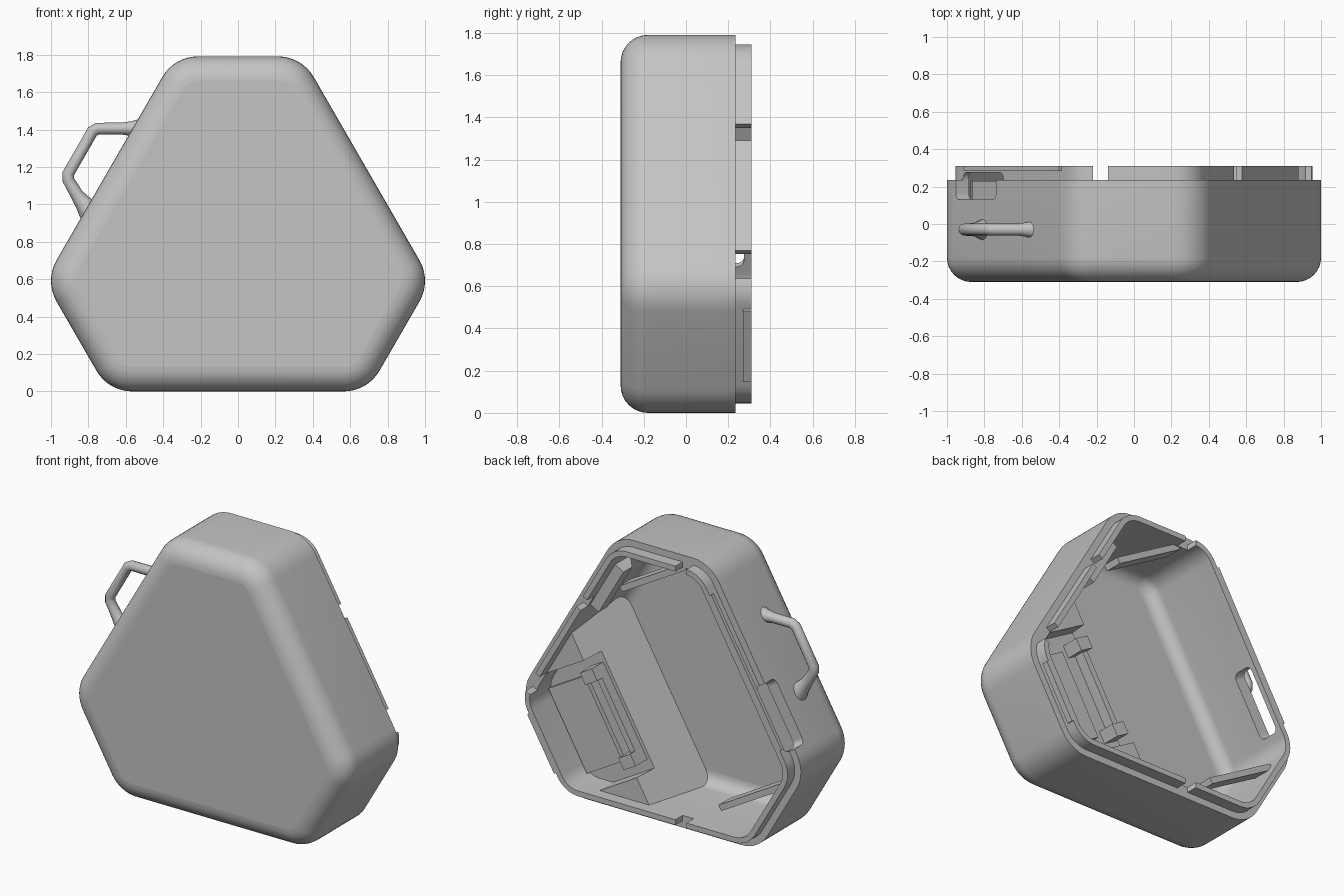
import bpy, bmesh
from math import sin, cos, radians, pi
from mathutils import Vector

old = bpy.data.objects.get("Cube")
if old:
    bpy.data.objects.remove(old)

LONG, SHORT, MID, RADIUS = 0.794, 0.997, 0.794, 0.22
RIM, BACK, FRONT, WALL = 0.235, 0.31, -0.31, 0.08

grey = bpy.data.materials.new("plain_grey")
grey.use_nodes = True
grey.diffuse_color = (0.55, 0.55, 0.55, 1)
bsdf = next(n for n in grey.node_tree.nodes if n.type == 'BSDF_PRINCIPLED')
bsdf.inputs["Base Color"].default_value = grey.diffuse_color


def reach(angle):
    """Distance from the middle to the wall facing this angle."""
    return LONG if angle % 120 == 30 else SHORT


def wall_axes(angle):
    """Outward and lengthwise directions of a wall."""
    a = radians(angle)
    return Vector((cos(a), 0, sin(a))), Vector((sin(a), 0, -cos(a)))


def finish(bm, name):
    bmesh.ops.recalc_face_normals(bm, faces=bm.faces)
    mesh = bpy.data.meshes.new(name)
    bm.to_mesh(mesh)
    bm.free()
    mesh.materials.append(grey)
    obj = bpy.data.objects.new(name, mesh)
    bpy.context.collection.objects.link(obj)
    return obj


def activate(obj):
    bpy.ops.object.select_all(action='DESELECT')
    obj.select_set(True)
    bpy.context.view_layer.objects.active = obj


def smooth(obj, angle=30):
    activate(obj)
    bpy.ops.object.shade_smooth_by_angle(angle=radians(angle))


def outline(inset, steps=8):
    """Rounded six-sided outline, pulled in by the inset."""
    r = RADIUS - inset
    pts = []
    for a in range(-30, 330, 60):
        b = a + 60
        da, db = reach(a) - RADIUS, reach(b) - RADIUS
        ca, sa, cb, sb = cos(radians(a)), sin(radians(a)), cos(radians(b)), sin(radians(b))
        det = ca * sb - sa * cb
        x, z = (da * sb - db * sa) / det, (ca * db - cb * da) / det
        for i in range(steps + 1):
            t = radians(a + 60 * i / steps)
            pts.append((x + r * cos(t), MID + z + r * sin(t)))
    return pts


def loft(name, profile, closed=False, clips=()):
    """Skin rings given as (y, inset); cap the ends unless closed; trim by planes."""
    bm = bmesh.new()
    rings = [[bm.verts.new((x, y, z)) for x, z in outline(i)] for y, i in profile]
    pairs = list(zip(rings, rings[1:]))
    if closed:
        pairs.append((rings[-1], rings[0]))
    for a, b in pairs:
        for k in range(len(a)):
            j = (k + 1) % len(a)
            bm.faces.new((a[k], a[j], b[j], b[k]))
    if not closed:
        bm.faces.new(rings[0])
        bm.faces.new(rings[-1])
    for normal, dist in clips:
        geom = bm.verts[:] + bm.edges[:] + bm.faces[:]
        res = bmesh.ops.bisect_plane(bm, geom=geom, plane_co=Vector((0, 0, MID)) + normal * dist,
                                     plane_no=normal, clear_inner=True)
        cut_edges = [e for e in res["geom_cut"] if isinstance(e, bmesh.types.BMEdge)]
        bmesh.ops.contextual_create(bm, geom=cut_edges)
    return finish(bm, name)


def block(name, angle, t, d, y, slope=0.0):
    """Block on a wall: t runs along it, d is depth inward, slope tapers its front."""
    n, along = wall_axes(angle)
    base = Vector((0, 0, MID)) + n * reach(angle)
    bm = bmesh.new()
    bmesh.ops.create_cube(bm, size=1)
    for v in bm.verts:
        inner = v.co.z < 0
        yy = y[1] if v.co.y > 0 else y[0] + (slope if inner else 0)
        p = base + along * (t[1] if v.co.x > 0 else t[0]) - n * (d[1] if inner else d[0])
        v.co = (p.x, yy, p.z)
    return finish(bm, name)


def cut(target, cutters):
    activate(target)
    for c in cutters:
        c.hide_render = True
        mod = target.modifiers.new("cut", 'BOOLEAN')
        mod.object, mod.operation, mod.solver = c, 'DIFFERENCE', 'EXACT'
        bpy.ops.object.modifier_apply(modifier=mod.name)


def fillet(y, inset, r, steps=8):
    """Quarter round from the flat face at y to the wall."""
    angles = [i * pi / 2 / steps for i in range(steps + 1)]
    return [(y + r * (1 - cos(a)), inset + r * (1 - sin(a))) for a in angles]


# Hollow case with a rounded front edge
outside = fillet(FRONT, 0, 0.13)
inside = fillet(FRONT + 0.075, WALL, 0.08)
shell = loft("case_shell", outside + [(RIM, 0), (RIM, WALL)] + inside[::-1])

# Raised lip around the opening
lip = loft("rim_lip", [(RIM - 0.01, 0.045), (BACK, 0.045), (BACK, WALL), (RIM - 0.01, WALL)], True)

# Port opening with rounded corners
port = block("port_cutter", 150, (-0.53, -0.10), (-0.1, 0.17), (0.13, 0.275))
n, along = wall_axes(150)
bm = bmesh.new()
bm.from_mesh(port.data)
edges = [e for e in bm.edges
         if abs((e.verts[0].co - e.verts[1].co).normalized().dot(n)) > 0.9]
bmesh.ops.bevel(bm, geom=edges, offset=0.035, segments=5, affect='EDGES', profile=0.5)
bm.to_mesh(port.data)
bm.free()

# Gaps that split the lip into springy sections
gaps = [block("lip_gap_cutter", a, t, (0.0, 0.14), (RIM, 0.4)) for a, t in (
    (90, (-0.22, -0.14)), (30, (-0.23, -0.14)), (30, (0.46, 0.61)),
    (270, (0.14, 0.22)), (270, (-0.60, -0.50)))]
cut(shell, [port])
cut(lip, [port] + gaps)
for c in [port] + gaps:
    bpy.data.objects.remove(c)
for part in (shell, lip):
    smooth(part)
    for face in part.data.polygons:
        if abs(face.normal.y) > 0.999:
            face.use_smooth = False

# Snap ridges on the outside of the lip
block("upper_snap_ridge", 150, (-0.50, 0.52), (0.03, 0.05), (0.285, BACK))
block("lower_snap_ridge", -30, (-0.20, 0.19), (0.03, 0.05), (0.27, BACK))

# Small catch on the side wall and two ribs near the ends of the port wall
block("side_catch", 30, (-0.50, -0.14), (0.07, 0.15), (0.04, 0.21), 0.08)
for side in (-1, 1):
    block("corner_rib", 150, sorted((side * 0.70, side * 0.74)), (0.20, 0.74), (0.11, 0.23))

# Raised mount with a sloped face, and higher corners beside its pocket
n, along = wall_axes(-30)
POCKET = 0.09
slant = (n - Vector((0, 0.247, 0))).normalized()
loft("mount_block", [(-0.26, WALL - 0.01), (POCKET, WALL - 0.01)], clips=[(slant, 0.381)])
for side in (-1, 1):
    loft("mount_corner", [(POCKET - 0.01, WALL - 0.01), (RIM - 0.004, WALL - 0.01)],
         clips=[(slant, 0.381), (along * side, 0.385)])
    block("fence_tab", -30, sorted((side * 0.24, side * 0.32)), (0.46, 0.56), (POCKET - 0.01, 0.21))
block("mount_fence", -30, (-0.30, 0.30), (0.52, 0.56), (POCKET - 0.01, 0.16))
block("mount_panel", -30, (-0.28, 0.28), (0.10, 0.40), (POCKET - 0.01, POCKET + 0.03))

# Angular carry loop, flared where it meets the wall
curve = bpy.data.curves.new("carry_loop", 'CURVE')
curve.dimensions = '3D'
curve.bevel_depth = 0.032
curve.bevel_resolution = 4
curve.use_fill_caps = True
path = [(-0.53, 1.405, 1.6), (-0.575, 1.405, 1.2), (-0.62, 1.405, 1), (-0.75, 1.405, 1),
        (-0.778, 1.39, 1), (-0.907, 1.165, 1), (-0.907, 1.13, 1), (-0.86, 1.05, 1.1),
        (-0.83, 1.01, 1.4), (-0.79, 0.96, 2.0)]
spline = curve.splines.new('POLY')
spline.points.add(len(path) - 1)
for p, (x, z, r) in zip(spline.points, path):
    p.co = (x, -0.03, z, 1)
    p.radius = r
curve.materials.append(grey)
loop = bpy.data.objects.new("carry_loop", curve)
bpy.context.collection.objects.link(loop)
activate(loop)
bpy.ops.object.convert(target='MESH')
smooth(bpy.context.view_layer.objects.active, 50)
